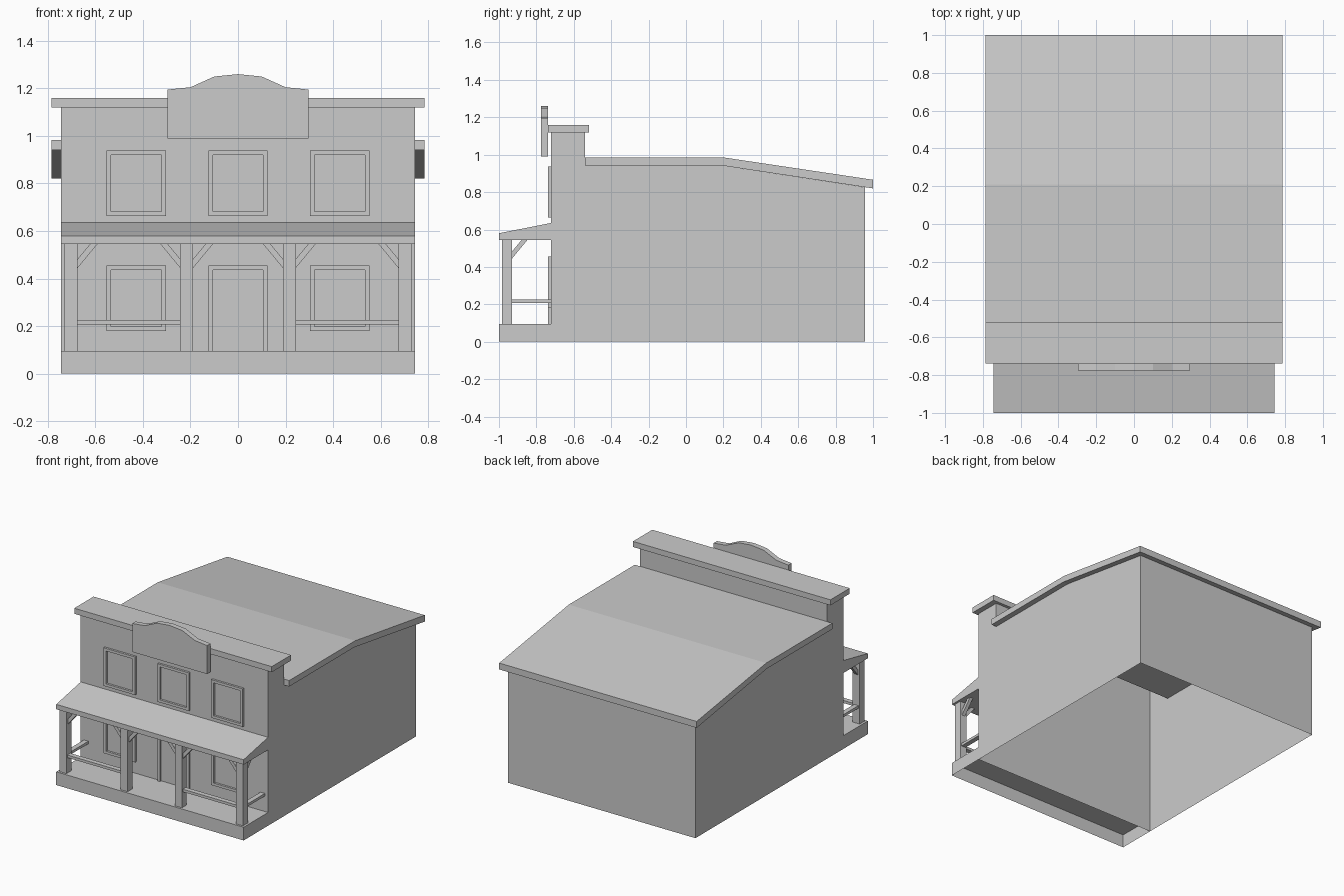
import bpy, bmesh

if "Cube" in bpy.data.objects:
    bpy.data.objects.remove(bpy.data.objects["Cube"])


def prism(name, pts, lo, hi, axis, drop=()):
    """Extrude a profile along x (pts are y,z) or y (pts are x,z); drop lists open profile edges."""
    def place(p, t):
        return (t, p[0], p[1]) if axis == 'x' else (p[0], t, p[1])
    bm = bmesh.new()
    a = [bm.verts.new(place(p, lo)) for p in pts]
    b = [bm.verts.new(place(p, hi)) for p in pts]
    n = len(pts)
    bm.faces.new(a)
    bm.faces.new(b[::-1])
    sides = [bm.faces.new((a[i], b[i], b[(i + 1) % n], a[(i + 1) % n])) for i in range(n)]
    bmesh.ops.recalc_face_normals(bm, faces=bm.faces[:])
    bmesh.ops.delete(bm, geom=[sides[i] for i in drop], context='FACES_ONLY')
    me = bpy.data.meshes.new(name)
    bm.to_mesh(me)
    bm.free()
    ob = bpy.data.objects.new(name, me)
    bpy.context.collection.objects.link(ob)
    return ob


def box(name, x0, x1, y0, y1, z0, z1, drop=()):
    return prism(name, [(y0, z0), (y0, z1), (y1, z1), (y1, z0)], x0, x1, 'x', drop)


def frame(name, cx, z0, z1, border, open_bottom=False):
    """Raised surround on the front wall, with the wall showing inside it."""
    x0, x1, y0, y1 = cx - 0.125, cx + 0.125, -0.737, WALL
    zb = z0 if open_bottom else z0 + border
    outer = [(x0, z0), (x0, z1), (x1, z1), (x1, z0)]
    inner = [(x0 + border, zb), (x0 + border, z1 - border), (x1 - border, z1 - border), (x1 - border, zb)]
    bm = bmesh.new()
    of, ob_, inf, inb = [[bm.verts.new((p[0], y, p[1])) for p in ring]
                         for ring, y in ((outer, y0), (outer, y1), (inner, y0), (inner, y1))]
    for i in range(3 if open_bottom else 4):
        j = (i + 1) % 4
        for r, s in ((of, inf), (inf, inb), (inb, ob_), (ob_, of)):
            bm.faces.new((r[i], r[j], s[j], s[i]))
    if open_bottom:
        for i in (0, 3):
            bm.faces.new((of[i], inf[i], inb[i], ob_[i]))
    bmesh.ops.recalc_face_normals(bm, faces=bm.faces[:])
    me = bpy.data.meshes.new(name)
    bm.to_mesh(me)
    bm.free()
    bpy.context.collection.objects.link(bpy.data.objects.new(name, me))


W, EAVE, WALL = 0.745, 0.785, -0.722
DECK, BEAM = 0.095, 0.545

# Main building shell: open underneath and below the roof slab
prism('building_walls', [(WALL, 0), (WALL, 1.12), (-0.54, 1.12), (-0.54, 0.941),
                         (0.2, 0.941), (0.957, 0.826), (0.957, 0)], -W, W, 'x', drop=(3, 4, 6))

# Main roof slab, flat then sloping to the back
prism('main_roof', [(-0.54, 0.941), (-0.54, 0.984), (0.21, 0.984), (1, 0.866),
                    (1, 0.82), (0.2, 0.941)], -EAVE, EAVE, 'x')

# Parapet cap and blank sign board
box('parapet_cap', -EAVE, EAVE, -0.738, -0.519, 1.12, 1.16)
half = [(0.297, 1.195), (0.2, 1.205), (0.1, 1.25)]
prism('sign_board', [(-0.297, 0.99)] + [(-x, z) for x, z in half] + [(0, 1.26)]
      + half[::-1] + [(0.297, 0.99)], -0.775, -0.738, 'y')

# Porch deck (open underneath and against the wall) and porch roof
box('porch_deck', -W, W, -1, WALL, 0, DECK, drop=(2, 3))
prism('porch_roof', [(-1, BEAM), (-1, 0.58), (WALL, 0.635), (WALL, BEAM)], -W, W, 'x')

# Windows and door
for cx in (-0.428, 0, 0.428):
    frame('upper_window_frame', cx, 0.664, 0.938, 0.019)
    if cx:
        frame('lower_window_frame', cx, 0.18, 0.455, 0.019)
frame('door_frame', 0, DECK, 0.455, 0.019, open_bottom=True)


def brace(name, start, direction, lo, hi, axis):
    pts = [(0, 0.445), (0, 0.483), (0.052, BEAM), (0.083, BEAM)]
    prism(name, [(start + direction * d, z) for d, z in pts], lo, hi, axis)


# Posts, braces and rails, repeated on both sides
PY0, PY1 = -0.985, -0.93
for s in (-1, 1):
    for c in (0.702, 0.216):
        x = s * c
        box('porch_post', x - 0.0275, x + 0.0275, PY0, PY1, DECK, BEAM)
        for d in (-1, 1):
            if c < 0.5 or d == -s:
                brace('post_brace', x + d * 0.0275, d, -0.97, -0.945, 'y')
    brace('side_brace', PY1, 1, s * 0.702 - 0.0125, s * 0.702 + 0.0125, 'x')
    xa, xb = sorted((s * 0.2435, s * 0.6745))
    box('front_rail', xa, xb, -0.975, -0.94, 0.206, 0.225)
    box('side_rail', s * 0.702 - 0.0175, s * 0.702 + 0.0175, PY1, WALL, 0.206, 0.225)
